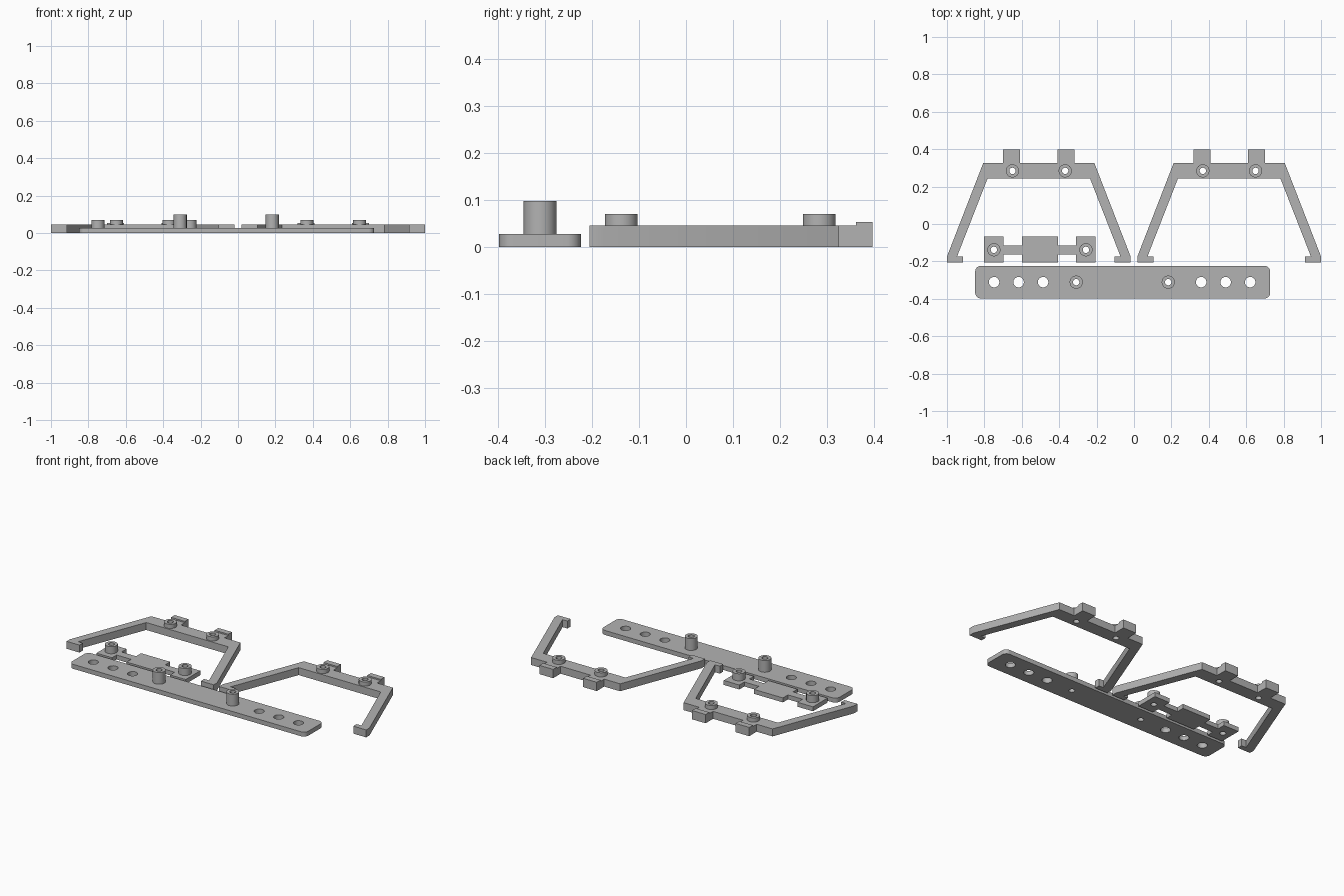
import bpy, bmesh, math

if "Cube" in bpy.data.objects:
    bpy.data.objects.remove(bpy.data.objects["Cube"])

grey = bpy.data.materials.new("light_grey")
grey.diffuse_color = (0.45, 0.45, 0.45, 1)
grey.use_nodes = True
grey.node_tree.nodes["Principled BSDF"].inputs["Base Color"].default_value = grey.diffuse_color

BORE, BOSS_R = 0.017, 0.035


def circle(x, y, r, n=32):
    return [(x + r * math.cos(2 * math.pi * i / n), y + r * math.sin(2 * math.pi * i / n))
            for i in range(n)]


def prism(name, loops, z0, z1):
    """Extrude an outline (first loop) with holes (other loops) from z0 to z1."""
    curve = bpy.data.curves.new(name, 'CURVE')
    curve.dimensions = '2D'
    curve.fill_mode = 'BOTH'
    curve.extrude = (z1 - z0) / 2
    for loop in loops:
        spline = curve.splines.new('POLY')
        spline.points.add(len(loop) - 1)
        for p, (x, y) in zip(spline.points, loop):
            p.co = (x, y, 0, 1)
        spline.use_cyclic_u = True
    temp = bpy.data.objects.new(name + "_outline", curve)
    bpy.context.collection.objects.link(temp)
    bpy.context.view_layer.update()
    evaluated = temp.evaluated_get(bpy.context.evaluated_depsgraph_get())
    mesh = bpy.data.meshes.new_from_object(evaluated)
    bpy.data.objects.remove(temp)

    bm = bmesh.new()
    bm.from_mesh(mesh)
    bmesh.ops.remove_doubles(bm, verts=bm.verts, dist=1e-5)
    bmesh.ops.translate(bm, verts=bm.verts, vec=(0, 0, (z0 + z1) / 2))
    bmesh.ops.recalc_face_normals(bm, faces=bm.faces)
    bm.to_mesh(mesh)
    bm.free()
    mesh.materials.clear()
    mesh.materials.append(grey)
    mesh.name = name
    obj = bpy.data.objects.new(name, mesh)
    bpy.context.collection.objects.link(obj)
    bpy.ops.object.select_all(action='DESELECT')
    obj.select_set(True)
    bpy.context.view_layer.objects.active = obj
    bpy.ops.object.shade_smooth_by_angle(angle=math.radians(30))
    return obj


def boss(name, x, y, z0, z1):
    prism(name, [circle(x, y, BOSS_R), circle(x, y, BORE)], z0, z1)


def rect(x0, y0, x1, y1):
    return [(x0, y0), (x1, y0), (x1, y1), (x0, y1)]


# Two trapezoid frames with hooked feet, rear tabs and bored bosses
half = [(0.100, 0.326), (0.100, 0.397), (0.191, 0.397), (0.191, 0.326),   # tab
        (0.297, 0.326), (0.491, -0.174), (0.491, -0.206),                 # outer leg
        (0.405, -0.206), (0.405, -0.174), (0.437, -0.174), (0.274, 0.243)]  # hook, inner leg
for side, cx in (("left", -0.509), ("right", 0.509)):
    outline = [(cx + x, y) for x, y in half] + [(cx - x, y) for x, y in reversed(half)]
    bosses = [cx - 0.141, cx + 0.141]
    prism(side + "_frame", [outline] + [circle(x, 0.284, BORE) for x in bosses], 0, 0.045)
    for i, x in enumerate(bosses):
        boss(f"{side}_frame_boss_{i + 1}", x, 0.284, 0.045, 0.07)
    for i, s in enumerate((-1, 1)):
        tx = cx + s * 0.1455
        prism(f"{side}_tab_lip_{i + 1}", [rect(tx - 0.0455, 0.362, tx + 0.0455, 0.397)], 0.045, 0.053)

# Small bracket: end blocks and centre block joined by narrow bars
bx, top, bot, bar_top, bar_bot = -0.503, -0.067, -0.206, -0.115, -0.163
upper = [(0.097, top), (0.097, bar_top), (0.194, bar_top), (0.194, top), (0.298, top)]
lower = [(0.298, bot), (0.194, bot), (0.194, bar_bot), (0.097, bar_bot), (0.097, bot)]
right_half = upper + lower
outline = [(bx + x, y) for x, y in right_half] + [(bx - x, y) for x, y in reversed(right_half)]
bracket_bosses = [bx - 0.246, bx + 0.246]
prism("bracket", [outline] + [circle(x, -0.138, BORE) for x in bracket_bosses], 0, 0.027)
for i, x in enumerate(bracket_bosses):
    boss(f"bracket_boss_{i + 1}", x, -0.138, 0.027, 0.07)

# Long base plate with rounded corners, mounting holes and two hollow posts
x0, x1, y0, y1, r = -0.849, 0.728, -0.398, -0.224, 0.03
plate = []
for cx, cy, start in ((x1 - r, y1 - r, 0), (x0 + r, y1 - r, 90), (x0 + r, y0 + r, 180), (x1 - r, y0 + r, 270)):
    for k in range(9):
        a = math.radians(start + k * 11.25)
        plate.append((cx + r * math.cos(a), cy + r * math.sin(a)))
py = -0.311
holes = [circle(x, py, 0.028) for x in (-0.748, -0.617, -0.486, 0.359, 0.49, 0.621)]
posts = (-0.309, 0.183)
prism("base_plate", [plate] + holes + [circle(x, py, BORE) for x in posts], 0, 0.027)
for i, x in enumerate(posts):
    boss(f"post_{i + 1}", x, py, 0.027, 0.098)
